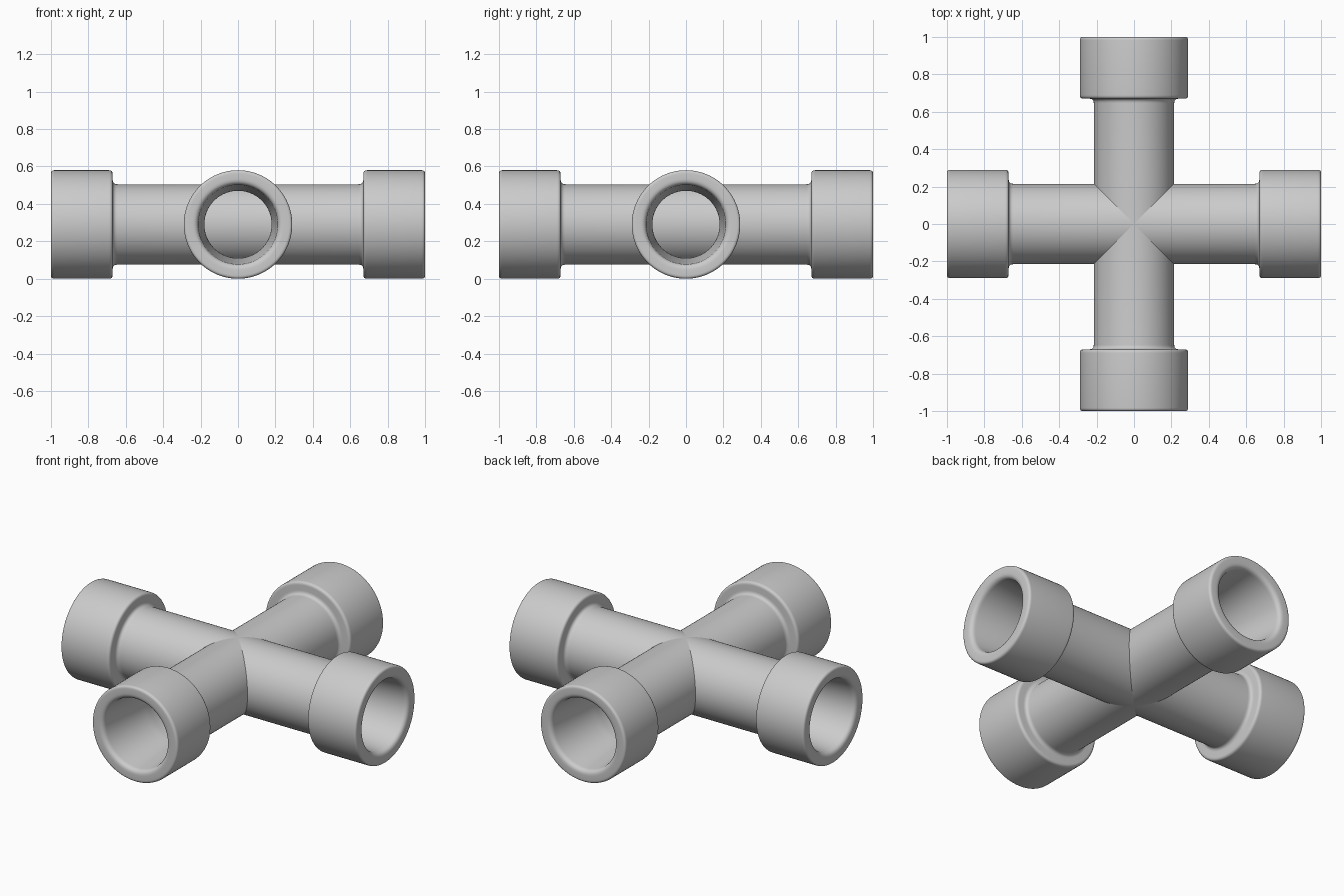
import bpy
import bmesh
import math
from mathutils import Matrix, Vector

cube = bpy.data.objects.get("Cube")
if cube:
    bpy.data.objects.remove(cube, do_unlink=True)

COLLAR_R = 0.29
SIDES = 96

grey = bpy.data.materials.new("pipe grey")
grey.use_nodes = True
colour = (0.6, 0.6, 0.6, 1)
grey.diffuse_color = colour
grey.node_tree.nodes["Principled BSDF"].inputs["Base Color"].default_value = colour

# Half profile as (distance along pipe, radius, corner rounding)
CORNERS = [
    (0.0, 0.215, 0),
    (0.67, 0.215, 0.025),         # fillet where pipe meets collar
    (0.67, COLLAR_R, 0.02),       # back edge of collar
    (1.0, COLLAR_R, 0.018),       # outer rim
    (1.0, 0.215, 0.03),           # inner rim
    (0.62, 0.18, 0.02),           # end of tapered socket
    (0.0, 0.18, 0),
]


def rounded(corners, steps=6):
    """Replace each corner by a short quadratic curve."""
    points = []
    for i, (x, r, size) in enumerate(corners):
        p = Vector((x, r))
        if not size:
            points.append(p)
            continue
        before = Vector(corners[i - 1][:2])
        after = Vector(corners[i + 1][:2])
        a = p + (before - p).normalized() * size
        b = p + (after - p).normalized() * size
        for k in range(steps + 1):
            t = k / steps
            points.append(a * (1 - t) ** 2 + p * 2 * t * (1 - t) + b * t * t)
    return points


def make_pipe(name, angle):
    """Lathe one straight pipe with a socket collar at each end."""
    half = rounded(CORNERS)
    mirrored = [Vector((-p.x, p.y)) for p in reversed(half[1:-1])]
    loop = half + mirrored
    bm = bmesh.new()
    verts = [bm.verts.new((p.x, 0, p.y)) for p in loop]
    edges = [bm.edges.new((v, verts[i - 1])) for i, v in enumerate(verts)]
    bmesh.ops.spin(bm, geom=verts + edges, cent=(0, 0, 0), axis=(1, 0, 0),
                   angle=math.tau, steps=SIDES, use_merge=True)
    bmesh.ops.remove_doubles(bm, verts=bm.verts, dist=0.0001)
    bmesh.ops.recalc_face_normals(bm, faces=bm.faces)
    bm.transform(Matrix.Translation((0, 0, COLLAR_R)) @ Matrix.Rotation(angle, 4, "Z"))
    mesh = bpy.data.meshes.new(name)
    bm.to_mesh(mesh)
    bm.free()
    mesh.materials.append(grey)
    obj = bpy.data.objects.new(name, mesh)
    bpy.context.collection.objects.link(obj)
    bpy.ops.object.select_all(action="DESELECT")
    obj.select_set(True)
    bpy.context.view_layer.objects.active = obj
    bpy.ops.object.shade_smooth_by_angle(angle=math.radians(35))


# Two pipes crossing at the middle
make_pipe("side_to_side_pipe", 0)
make_pipe("front_to_back_pipe", math.pi / 2)
